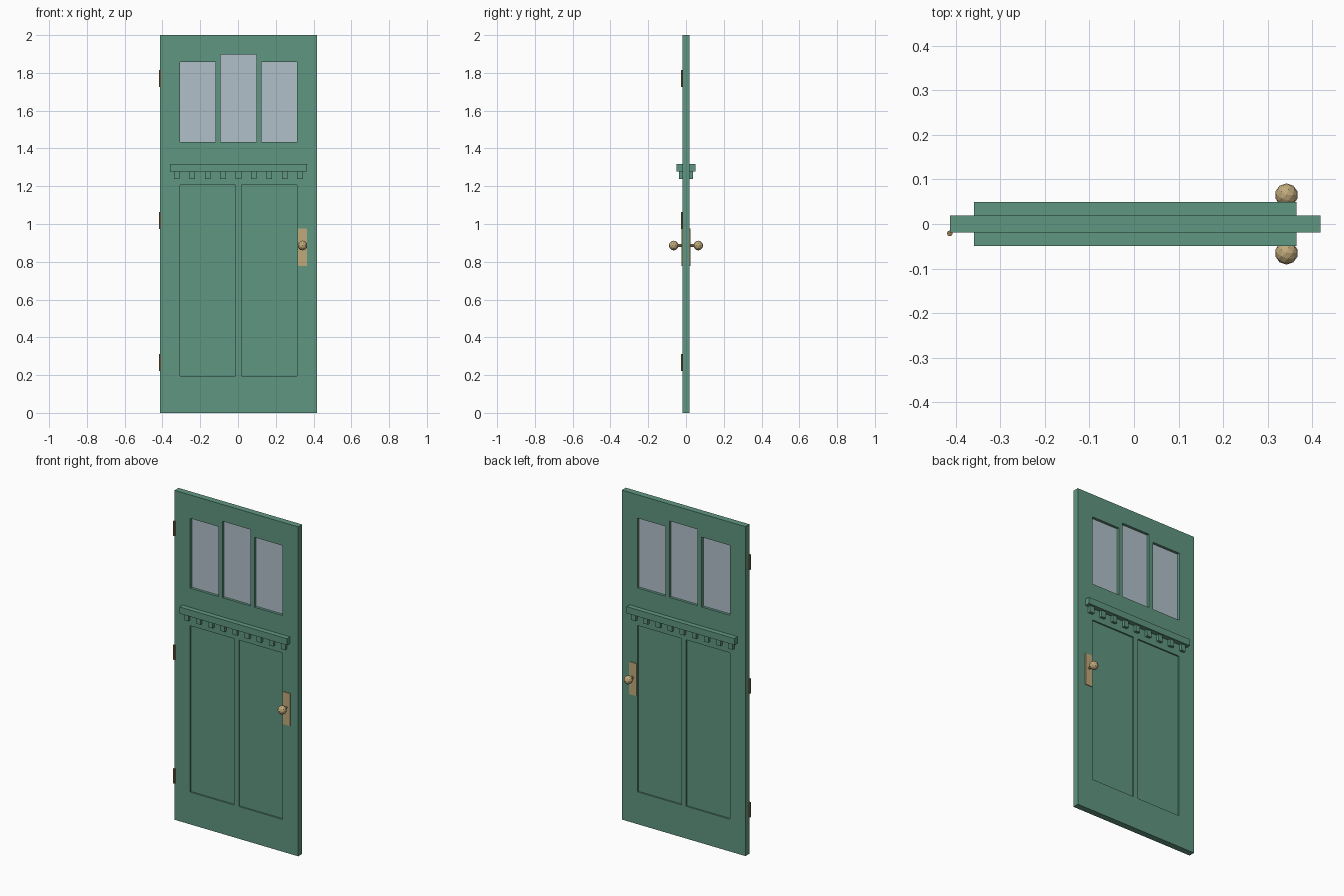
import bpy
import bmesh
from math import pi
from mathutils import Matrix, Vector

cube = bpy.data.objects.get("Cube")
if cube:
    bpy.data.objects.remove(cube, do_unlink=True)


def material(name, rgb):
    m = bpy.data.materials.new(name)
    m.use_nodes = True
    m.diffuse_color = (*rgb, 1)
    m.node_tree.nodes["Principled BSDF"].inputs["Base Color"].default_value = (*rgb, 1)
    return m


green = material("green paint", (0.117, 0.305, 0.22))
glass = material("pale glass", (0.44, 0.53, 0.59))
brass = material("brass", (0.53, 0.4, 0.2))
bronze = material("bronze", (0.3, 0.18, 0.085))


def finish(name, bm, mat):
    mesh = bpy.data.meshes.new(name)
    bm.to_mesh(mesh)
    bm.free()
    mesh.materials.append(mat)
    obj = bpy.data.objects.new(name, mesh)
    bpy.context.collection.objects.link(obj)
    return obj


def boxes(name, spans, mat):
    """One object holding a box for each (x0, x1, y0, y1, z0, z1)."""
    bm = bmesh.new()
    for x0, x1, y0, y1, z0, z1 in spans:
        place = Matrix.Translation(((x0 + x1) / 2, (y0 + y1) / 2, (z0 + z1) / 2))
        size = Matrix.Diagonal((x1 - x0, y1 - y0, z1 - z0, 1))
        bmesh.ops.create_cube(bm, size=1, matrix=place @ size)
    return finish(name, bm, mat)


MID = 0.0025           # centre line of the slab
HALF = 0.019           # half the slab thickness
RECESS = 0.009         # depth of the lower panels

# Openings as (x0, x1, z0, z1)
windows = [(MID + c - 0.0945, MID + c + 0.0945, 1.434, top)
           for c, top in ((-0.216, 1.858), (0, 1.898), (0.216, 1.858))]
panels = [(MID + c - 0.147, MID + c + 0.147, 0.196, 1.206) for c in (-0.163, 0.163)]

# Door slab, cut by the windows and by recesses on both faces
door = boxes("door_slab", [(MID - 0.4155, MID + 0.4155, -HALF, HALF, 0, 2)], green)
cuts = [(a, b, -0.1, 0.1, c, d) for a, b, c, d in windows]
for a, b, c, d in panels:
    cuts.append((a, b, -0.1, RECESS - HALF, c, d))
    cuts.append((a, b, HALF - RECESS, 0.1, c, d))
cutter = boxes("cutter", cuts, green)
cutter.hide_render = True
mod = door.modifiers.new("openings", 'BOOLEAN')
mod.operation = 'DIFFERENCE'
mod.solver = 'EXACT'
mod.object = cutter
bpy.context.view_layer.objects.active = door
bpy.ops.object.modifier_apply(modifier=mod.name)
bpy.data.objects.remove(cutter, do_unlink=True)

# Window panes
boxes("window_panes", [(a, b, -0.003, 0.003, c, d) for a, b, c, d in windows], glass)

for side, label in ((-1, "front"), (1, "back")):
    def span(near, far):
        return sorted((side * near, side * far))

    # Ledge with a row of nine small blocks under it
    boxes(label + "_ledge", [(MID - 0.3615, MID + 0.3615, *span(HALF, 0.049), 1.278, 1.318)], green)
    boxes(label + "_ledge_blocks",
          [(MID + i * 0.0815 - 0.015, MID + i * 0.0815 + 0.015, *span(HALF, 0.036), 1.239, 1.278)
           for i in range(-4, 5)], green)

    # Handle plate, shaft and faceted knob
    boxes(label + "_handle_plate", [(0.317, 0.365, *span(HALF, 0.024), 0.778, 0.975)], brass)
    bm = bmesh.new()
    bmesh.ops.create_cone(bm, cap_ends=True, segments=8, radius1=0.007, radius2=0.007, depth=0.03,
                          matrix=Matrix.Translation((0.342, side * 0.035, 0.886)) @ Matrix.Rotation(pi / 2, 4, 'X'))
    finish(label + "_knob_shaft", bm, brass)
    bm = bmesh.new()
    bmesh.ops.create_icosphere(bm, subdivisions=2, radius=0.026,
                               matrix=Matrix.Translation((0.342, side * 0.065, 0.886)))
    finish(label + "_knob", bm, brass)

# Hinge pins
for z, label in ((0.267, "lower"), (1.018, "middle"), (1.77, "upper")):
    bm = bmesh.new()
    bmesh.ops.create_cone(bm, cap_ends=True, segments=8, radius1=0.0065, radius2=0.0065, depth=0.09,
                          matrix=Matrix.Translation((-0.413, -0.021, z)))
    finish(label + "_hinge", bm, bronze)
